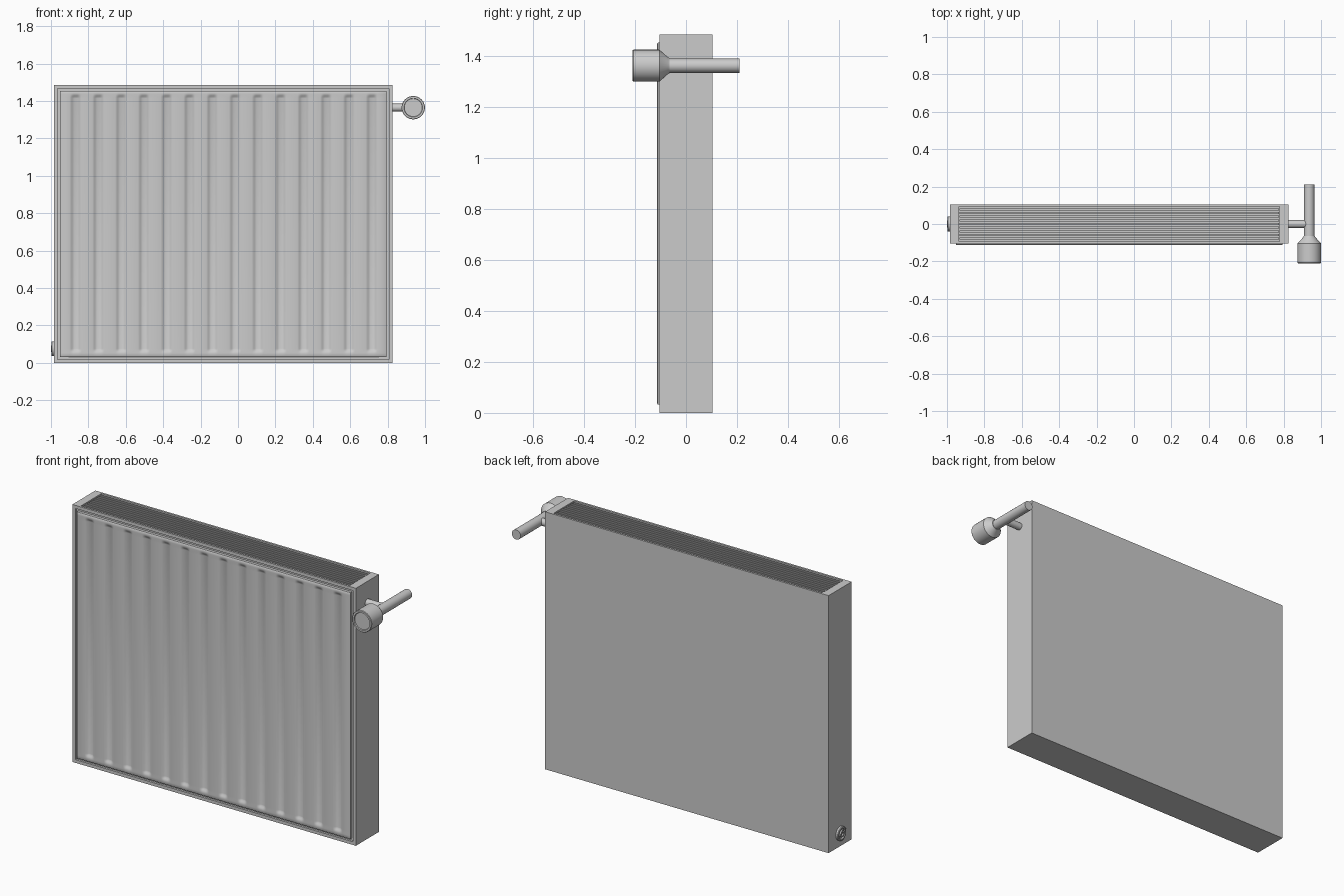
import bpy, bmesh, math
from mathutils import Vector, Matrix

if "Cube" in bpy.data.objects:
    bpy.data.objects.remove(bpy.data.objects["Cube"])

X0, X1, YD, H = -0.984, 0.826, 0.105, 1.486
VX, VZ = 0.937, 1.364          # valve axis


def finish(bm, name, smooth=True, angle=35):
    bmesh.ops.recalc_face_normals(bm, faces=bm.faces)
    me = bpy.data.meshes.new(name)
    bm.to_mesh(me)
    bm.free()
    ob = bpy.data.objects.new(name, me)
    bpy.context.collection.objects.link(ob)
    if smooth:
        bpy.ops.object.select_all(action='DESELECT')
        ob.select_set(True)
        bpy.context.view_layer.objects.active = ob
        bpy.ops.object.shade_smooth_by_angle(angle=math.radians(angle))
    return ob


def add_box(bm, lo, hi):
    lo, hi = Vector(lo), Vector(hi)
    m = Matrix.Translation((lo + hi) / 2) @ Matrix.Diagonal((*(hi - lo), 1))
    return bmesh.ops.create_cube(bm, size=1, matrix=m)['verts']


def lathe(name, profile, origin, axis, seg=28):
    """Revolve (distance along axis, radius) points round an axis."""
    bm = bmesh.new()
    rot = Vector((0, 0, 1)).rotation_difference(Vector(axis)).to_matrix()
    rings = []
    for d, r in profile:
        rings.append([bm.verts.new(Vector(origin) + rot @ Vector(
            (r * math.cos(2 * math.pi * i / seg), r * math.sin(2 * math.pi * i / seg), d)))
            for i in range(seg)])
    for a, b in zip(rings, rings[1:]):
        for i in range(seg):
            j = (i + 1) % seg
            bm.faces.new((a[i], a[j], b[j], b[i]))
    bm.faces.new(rings[0])
    bm.faces.new(rings[-1])
    return finish(bm, name)


# Casing: box with a shallow front recess and a grille opening on top
bm = bmesh.new()
add_box(bm, (X0, -YD, 0), (X1, YD, H))
bm.normal_update()
front = next(f for f in bm.faces if f.normal.y < -0.9)
top = next(f for f in bm.faces if f.normal.z > 0.9)
for face, margin, extra_x, push in ((front, 0.026, 0, Vector((0, 0.012, 0))),
                                    (top, 0.017, 0.035, Vector((0, 0, -0.06)))):
    bmesh.ops.inset_region(bm, faces=[face], thickness=margin)
    mid = (X0 + X1) / 2
    for v in face.verts:
        v.co.x += extra_x if v.co.x < mid else -extra_x
    bmesh.ops.inset_region(bm, faces=[face], thickness=0.0)
    for v in face.verts:
        v.co += push
finish(bm, "casing", smooth=False)

# Top grille slats
bm = bmesh.new()
n, y0, y1 = 9, -0.088, 0.088
pitch = (y1 - y0) / n
for i in range(n):
    y = y0 + pitch * (i + 0.5)
    add_box(bm, (X0 + 0.052, y - 0.005, H - 0.045), (X1 - 0.052, y + 0.005, H - 0.003))
finish(bm, "top_grille", smooth=False)

# Front panel: sheet with pressed vertical channels and a turned edge
px0, px1, pz0, pz1 = X0 + 0.032, X1 - 0.032, 0.032, H - 0.032
centres = [-0.868 + 0.1218 * i for i in range(14)]
HALF, FLAT, DEPTH, PY = 0.032, 0.008, 0.011, -0.113
gz0, gz1 = 0.052, 1.438


def ease(t):
    t = max(0.0, min(1.0, t))
    return t * t * (3 - 2 * t)


xs = [px0, px0 + 0.004, px1 - 0.004, px1]
for c in centres:
    xs += [c + s * (FLAT + (HALF - FLAT) * k / 4) for s in (-1, 1) for k in range(5)]
xs = sorted(xs)
zs = [pz0, pz0 + 0.004] + [gz0 + 0.006 * k for k in range(5)]
zs += [gz1 - 0.006 * k for k in range(4, -1, -1)] + [pz1 - 0.004, pz1]


def panel_y(x, z):
    if x in (px0, px1) or z in (pz0, pz1):
        return PY + 0.003
    d = min(abs(x - c) for c in centres)
    return PY + DEPTH * ease((HALF - d) / (HALF - FLAT)) * ease(min(z - gz0, gz1 - z) / 0.024)


bm = bmesh.new()
grid = [[bm.verts.new((x, panel_y(x, z), z)) for z in zs] for x in xs]
for a, b in zip(grid, grid[1:]):
    for k in range(len(zs) - 1):
        bm.faces.new((a[k], b[k], b[k + 1], a[k + 1]))
rim = bmesh.ops.extrude_edge_only(bm, edges=[e for e in bm.edges if e.is_boundary])
for v in rim['geom']:
    if isinstance(v, bmesh.types.BMVert):
        v.co.y = -0.0935
finish(bm, "front_panel", angle=40)

# Valve: inlet stub, supply pipe and thermostat head with recessed cap
lathe("inlet_pipe", [(0, 0.021), (VX - X1 + 0.005, 0.021)], (X1 - 0.005, 0, VZ), (1, 0, 0), 20)
lathe("supply_pipe", [(0, 0.028), (0.285, 0.028)], (VX, -0.075, VZ), (0, 1, 0), 20)
lathe("thermostat_head", [(0.065, 0.030), (0.072, 0.034), (0.104, 0.0625), (0.207, 0.0625),
                          (0.21, 0.060), (0.21, 0.050), (0.204, 0.048)],
      (VX, 0, VZ), (0, -1, 0), 32)

# Drain plug low on the left side
lathe("drain_plug", [(0, 0.040), (0.011, 0.040), (0.014, 0.036), (0.014, 0.029),
                     (0.005, 0.027), (0.005, 0.019), (0.016, 0.018), (0.016, 0.010),
                     (0.009, 0.009)], (X0, 0, 0.075), (-1, 0, 0))
